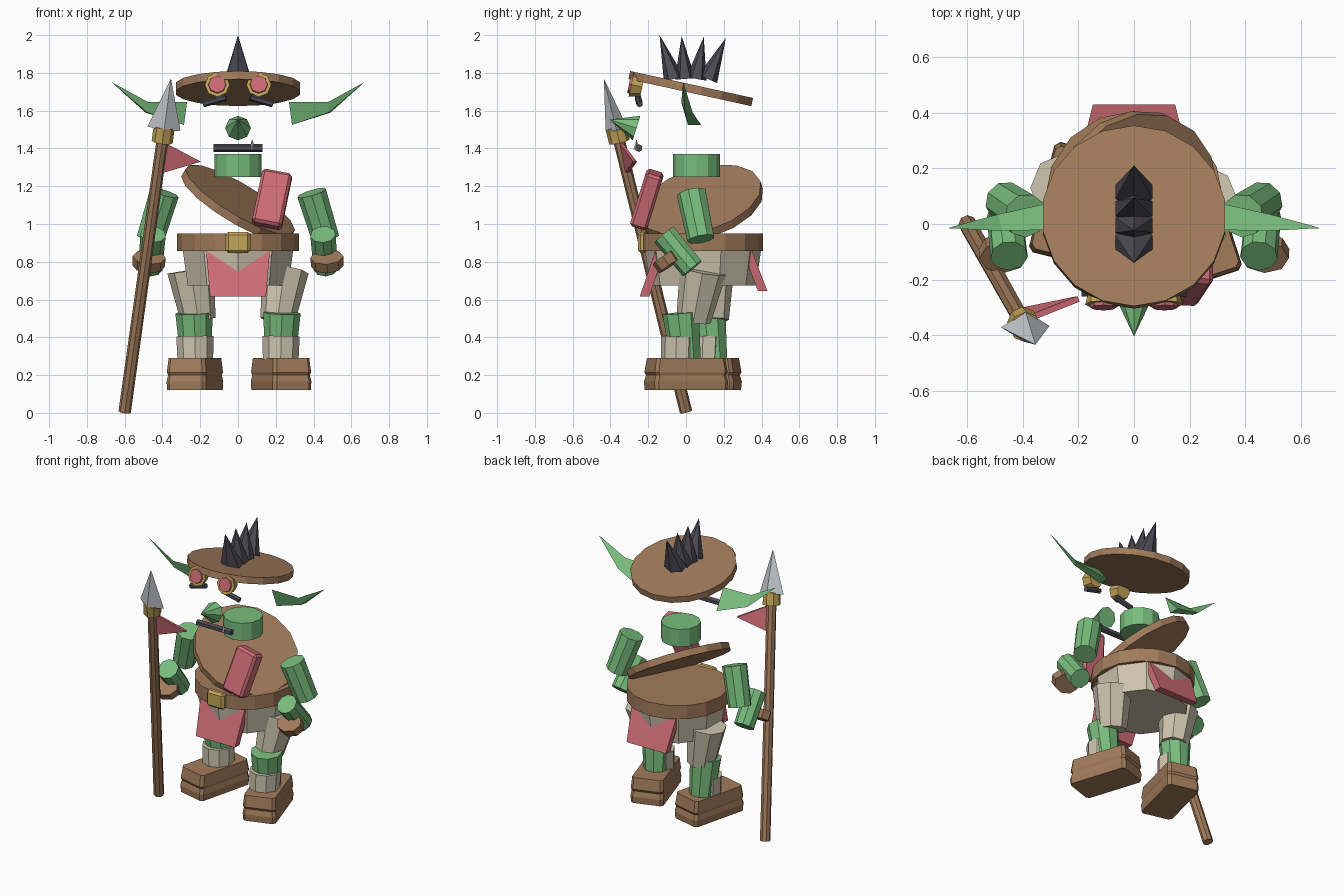
import bpy, bmesh, math
from mathutils import Vector, Matrix

cube = bpy.data.objects.get("Cube")
if cube:
    bpy.data.objects.remove(cube, do_unlink=True)


def material(name, rgb):
    m = bpy.data.materials.new(name)
    m.use_nodes = True
    m.diffuse_color = (*rgb, 1)
    m.node_tree.nodes["Principled BSDF"].inputs["Base Color"].default_value = (*rgb, 1)
    return m


BROWN = material("leather brown", (0.36, 0.20, 0.105))
GREEN = material("skin green", (0.19, 0.51, 0.205))
CREAM = material("cloth cream", (0.62, 0.56, 0.43))
RED = material("cloth red", (0.62, 0.15, 0.18))
GOLD = material("brass gold", (0.55, 0.38, 0.10))
DARK = material("hair dark grey", (0.075, 0.07, 0.09))
STEEL = material("steel grey", (0.55, 0.57, 0.60))


def finish(name, bm, mat):
    bmesh.ops.remove_doubles(bm, verts=bm.verts, dist=1e-5)
    bmesh.ops.recalc_face_normals(bm, faces=bm.faces)
    me = bpy.data.meshes.new(name)
    bm.to_mesh(me)
    bm.free()
    me.materials.append(mat)
    ob = bpy.data.objects.new(name, me)
    bpy.context.collection.objects.link(ob)
    return ob


def rod(name, a, b, r1, r2, sides, mat, flat=1.0):
    """Prism or cone from a to b; flat squeezes the second cross axis."""
    a, b = Vector(a), Vector(b)
    z = (b - a).normalized()
    ref = Vector((0, 1, 0)) if abs(z.x) > 0.9 else Vector((1, 0, 0))
    x = (ref - z * ref.dot(z)).normalized()
    y = z.cross(x)
    rot = Matrix((x, y, z)).transposed().to_4x4()
    bm = bmesh.new()
    bmesh.ops.create_cone(bm, cap_ends=True, segments=sides, radius1=r1, radius2=r2,
                          depth=(b - a).length)
    bm.transform(Matrix.Translation((a + b) / 2) @ rot @ Matrix.Diagonal((1, flat, 1, 1)))
    return finish(name, bm, mat)


def disc(name, centre, normal, r, thick, sides, mat):
    n = Vector(normal).normalized() * thick / 2
    c = Vector(centre)
    return rod(name, c - n, c + n, r, r, sides, mat)


def loft(name, rings, mat):
    """Skin equal-length rings of points and close both ends."""
    bm = bmesh.new()
    vs = [[bm.verts.new(p) for p in ring] for ring in rings]
    n = len(vs[0])
    for lo, hi in zip(vs, vs[1:]):
        for i in range(n):
            j = (i + 1) % n
            bm.faces.new((lo[i], lo[j], hi[j], hi[i]))
    bm.faces.new(vs[0])
    bm.faces.new(vs[-1])
    return finish(name, bm, mat)


def block(name, centre, size, mat, axis=(0, 0, 1), bevel=0.0):
    bm = bmesh.new()
    bmesh.ops.create_cube(bm, size=1, matrix=Matrix.Diagonal((*size, 1)))
    if bevel:
        bmesh.ops.bevel(bm, geom=bm.edges[:], offset=bevel, segments=1, affect='EDGES')
    z = Vector(axis).normalized()
    x = (Vector((1, 0, 0)) - z * z.x).normalized()
    rot = Matrix((x, z.cross(x), z)).transposed().to_4x4()
    bm.transform(Matrix.Translation(centre) @ rot)
    return finish(name, bm, mat)


# Tilted head disc and crest of spikes
disc("head_disc", (0, 0.025, 1.717), (0, 0.214, 0.977), 0.333, 0.044, 18, BROWN)
for i in range(4):
    rod(f"crest_spike_{i}", (0, -0.065 + 0.06 * i, 1.768),
        (0, -0.14 + 0.117 * i, 2.0 - 0.005 * i), 0.078, 0, 6, DARK, flat=0.7)

# Face: goggles, brows, ears, nose and mouth
look = Vector((0, -0.977, 0.214))
for side, s in (("left", 1), ("right", -1)):
    eye = Vector((0.11 * s, -0.29, 1.738))
    rod(f"{side}_goggle", eye - look * 0.06, eye, 0.05, 0.066, 8, GOLD)
    rod(f"{side}_lens", eye - look * 0.01, eye + look * 0.012, 0.05, 0.046, 8, RED)
    rod(f"{side}_brow", (0.065 * s, -0.255, 1.67), (0.185 * s, -0.245, 1.635),
        0.018, 0.018, 6, DARK)
    root = [(0.27, -0.02, 1.645), (0.286, 0.08, 1.525), (0.286, 0.01, 1.525)]
    bend = [(0.476, -0.025, 1.645), (0.49, 0.035, 1.59), (0.48, -0.005, 1.59)]
    tip = [(0.667, -0.015, 1.75), (0.665, -0.013, 1.747), (0.665, -0.016, 1.747)]
    loft(f"{side}_ear", [[(x * s, y, z) for x, y, z in r] for r in (root, bend, tip)], GREEN)
rod("nose", (0, -0.262, 1.508), (0, -0.405, 1.553), 0.068, 0, 8, GREEN)
rod("mouth", (-0.13, -0.25, 1.402), (0.13, -0.25, 1.402), 0.021, 0.021, 6, DARK)
rod("tooth", (0.075, -0.262, 1.395), (0.075, -0.262, 1.45), 0.016, 0, 4, STEEL)

# Neck, slanted chest strap, belt and hips
rod("neck", (0, 0.055, 1.25), (0, 0.055, 1.37), 0.124, 0.124, 12, GREEN)
disc("chest_strap", (0, 0.08, 1.11), (0.5, -0.25, 0.83), 0.335, 0.045, 16, BROWN)
rod("belt", (0, 0.085, 0.857), (0, 0.085, 0.95), 0.322, 0.322, 16, BROWN)
block("belt_buckle", (0, -0.23, 0.902), (0.13, 0.05, 0.11), GOLD, bevel=0.014)
rod("hips", (0, 0.09, 0.675), (0, 0.09, 0.865), 0.28, 0.308, 10, CREAM)
block("chest_pouch", (0.18, -0.207, 1.13), (0.16, 0.095, 0.30), RED,
      axis=(0.06, 0.09, 0.29), bevel=0.015)

# Hanging cloth panels, front and back
for name, f in (("front_cloth", -1), ("back_cloth", 1)):
    def ring(half, y, z):
        return [(half, 0.093 + f * y, z), (half, 0.093 + f * (y - 0.05), z),
                (-half, 0.093 + f * (y - 0.05), z), (-half, 0.093 + f * y, z)]
    loft(name, [ring(0.148, 0.338, 0.615 if f < 0 else 0.645), ring(0.17, 0.25, 0.875)], RED)

# Arms with forearms and fists
for side, s in (("left", 1), ("right", -1)):
    rod(f"{side}_upper_arm", (0.39 * s, 0.03, 1.165), (0.465 * s, 0.08, 0.92),
        0.08, 0.074, 9, GREEN)
    rod(f"{side}_forearm", (0.45 * s, -0.115, 0.945), (0.465 * s, 0.035, 0.765),
        0.068, 0.066, 9, GREEN)
    rod(f"{side}_fist", (0.47 * s, -0.12, 0.825), (0.474 * s, -0.087, 0.777),
        0.088, 0.086, 8, BROWN, flat=0.78)

# Legs: the left one steps forward
BOOT_LAYERS = ((0.12, 0.98), (0.165, 1.0), (0.2, 0.95), (0.215, 0.99), (0.29, 0.93))
for side, s, hip_y, knee_y, calf_y, foot_y, yaw in (
        ("left", 1, 0.09, 0.04, -0.015, 0.0, 18),
        ("right", -1, 0.13, 0.135, 0.125, 0.075, 14)):
    rod(f"{side}_thigh", (0.25 * s, hip_y, 0.755), (0.21 * s, knee_y, 0.49),
        0.125, 0.092, 8, CREAM)
    rod(f"{side}_calf", (0.233 * s, calf_y - 0.01, 0.53), (0.222 * s, calf_y + 0.015, 0.28),
        0.1, 0.083, 9, GREEN)
    rod(f"{side}_shin_guard", (0.228 * s, calf_y - 0.018, 0.405),
        (0.226 * s, calf_y - 0.022, 0.28), 0.1, 0.096, 9, CREAM)
    w, l, c = 0.108, 0.205, 0.018
    outline = [(w - c, -l), (w, c - l), (w, l - c), (w - c, l),
               (c - w, l), (-w, l - c), (-w, c - l), (c - w, -l)]
    turn = Matrix.Rotation(math.radians(yaw * s), 3, 'Z')
    base = Vector((0.228 * s, foot_y, 0))
    loft(f"{side}_boot", [[base + turn @ Vector((x * k, y * k, z)) for x, y in outline]
                          for z, k in BOOT_LAYERS], BROWN)

# Spear with collar, blade and pennant
foot = Vector((-0.6, 0.0, 0.005))
top = Vector((-0.355, -0.435, 1.77))


def along(t):
    return foot.lerp(top, t)


rod("spear_shaft", along(0), along(0.83), 0.033, 0.031, 8, BROWN)
rod("spear_collar", along(0.81), along(0.855), 0.056, 0.056, 8, GOLD)
rod("spear_blade", along(0.85), top, 0.088, 0, 4, STEEL, flat=0.65)
corners = [Vector(p) for p in ((-0.39, -0.345, 1.43), (-0.2, -0.27, 1.33), (-0.42, -0.315, 1.265))]
across = Vector((0.008, -0.02, 0)) * 0.5
loft("pennant", [[p - across for p in corners], [p + across for p in corners]], RED)
